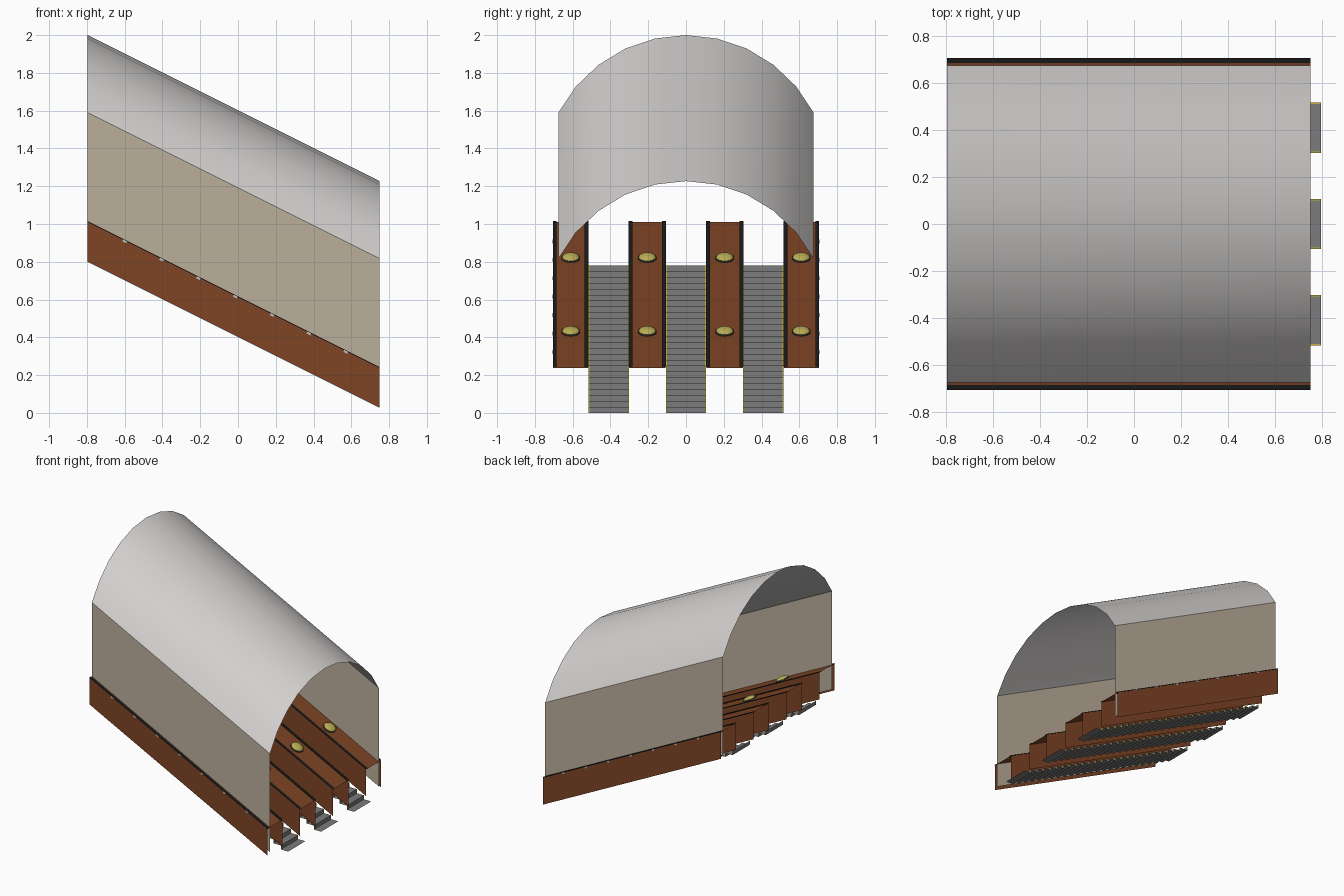
import bpy, bmesh, math
from mathutils import Matrix

if "Cube" in bpy.data.objects:
    bpy.data.objects.remove(bpy.data.objects["Cube"])

X0, X1 = -0.796, 0.75          # ends of the sloping tunnel
SLOPE = -0.5


def mat(name, r, g, b):
    m = bpy.data.materials.new(name)
    m.diffuse_color = (r, g, b, 1)
    m.use_nodes = True
    m.node_tree.nodes["Principled BSDF"].inputs["Base Color"].default_value = m.diffuse_color
    return m


ROOF = mat("pale grey", 0.66, 0.64, 0.63)
WALL = mat("beige", 0.50, 0.43, 0.33)
BROWN = mat("brown", 0.21, 0.058, 0.018)
BLACK = mat("black rubber", 0.012, 0.012, 0.012)
STEEL = mat("step grey", 0.20, 0.20, 0.20)
YELLOW = mat("safety yellow", 0.60, 0.45, 0.03)
LAMP = mat("lamp yellow", 0.48, 0.42, 0.09)
RIM = mat("dark grey", 0.06, 0.06, 0.055)
CLIP = mat("light grey", 0.5, 0.5, 0.5)


def finish(name, bm, mats):
    me = bpy.data.meshes.new(name)
    bm.to_mesh(me)
    bm.free()
    ob = bpy.data.objects.new(name, me)
    bpy.context.collection.objects.link(ob)
    for m in mats:
        me.materials.append(m)
    return ob


def sweep(name, profile, m):
    """Sheet from an open (y, height at x=0) profile, run along the slope."""
    bm = bmesh.new()
    rows = [[bm.verts.new((x, y, h + SLOPE * x)) for y, h in profile] for x in (X0, X1)]
    for i in range(len(profile) - 1):
        bm.faces.new((rows[0][i], rows[1][i], rows[1][i + 1], rows[0][i + 1]))
    return finish(name, bm, [m])


def smooth(ob, angle):
    bpy.ops.object.select_all(action='DESELECT')
    ob.select_set(True)
    bpy.context.view_layer.objects.active = ob
    bpy.ops.object.shade_smooth_by_angle(angle=math.radians(angle))


# Arched roof
HALF, SPRING, APEX = 0.675, 1.192, 1.602
R = (HALF ** 2 + (APEX - SPRING) ** 2) / (2 * (APEX - SPRING))
A = math.asin(HALF / R)
arc = [(R * math.sin(A * i / 5), APEX - R + R * math.cos(A * i / 5)) for i in range(-5, 6)]
smooth(sweep("arched_roof", arc, ROOF), 30)

# Side walls, running down inside the outer balustrades
for s, n in ((-1, "front"), (1, "back")):
    sweep(n + "_wall", [(s * HALF, 0.42), (s * HALF, SPRING)], WALL)

# Balustrades: open channels with a handrail strip along each top edge
TOP, BOT, RW = 0.612, 0.402, 0.02
bands = [(-0.703, -0.519), (-0.302, -0.108), (0.108, 0.302), (0.519, 0.703)]
for k, (a, b) in enumerate(bands):
    sweep(f"balustrade_{k}", [(a, BOT), (a, TOP), (b, TOP), (b, BOT)], BROWN)
    for j, y in enumerate((a - 0.002, b + 0.002 - RW)):
        sweep(f"handrail_{k}_{j}", [(y, TOP), (y, TOP + 0.005), (y + RW, TOP + 0.005), (y + RW, TOP)], BLACK)

# Domed lamps with dark rims on the balustrade tops
tilt = Matrix.Rotation(math.atan(0.5), 4, 'Y')
for k, y in enumerate((-0.61, -0.205, 0.205, 0.61)):
    for j, x in enumerate((-0.41, 0.37)):
        bm = bmesh.new()
        bmesh.ops.create_cone(bm, cap_ends=True, segments=20, radius1=0.05, radius2=0.05, depth=0.01)
        rim = set(bm.faces)
        bmesh.ops.create_uvsphere(bm, u_segments=20, v_segments=10, radius=0.046,
                                  matrix=Matrix.Translation((0, 0, 0.004)) @ Matrix.Diagonal((1, 1, 0.4, 1)))
        for f in bm.faces:
            f.material_index = 0 if f in rim else 1
        bm.transform(Matrix.Translation((x, y, TOP + SLOPE * x + 0.003)) @ tilt)
        smooth(finish(f"lamp_{k}_{j}", bm, [RIM, LAMP]), 40)

# Small clips along the outer skirts
for s, n in ((-1, "front"), (1, "back")):
    bm = bmesh.new()
    for i in range(7):
        x = -0.6 + 0.195 * i
        bmesh.ops.create_cube(bm, size=1, matrix=Matrix.Translation((x, s * 0.703, TOP + SLOPE * x - 0.004))
                              @ tilt @ Matrix.Diagonal((0.022, 0.006, 0.012, 1)))
    finish(n + "_clips", bm, [CLIP])

# Three flights of steps with yellow side edges
N, RUN, RISE, EDGE = 25, 0.0625, 0.03125, 0.006
for k, (a, b) in enumerate(((-0.516, -0.302), (-0.107, 0.107), (0.302, 0.516))):
    bm = bmesh.new()
    path = [(0.796, 0.0)]
    for i in range(N):
        x = 0.796 - RUN * (i + 1)
        path += [(x, RISE * i), (x, RISE * (i + 1))]
    ys = (a, a + EDGE, b - EDGE, b)
    grid = [[bm.verts.new((x, y, z)) for y in ys] for x, z in path]
    for i in range(len(path) - 1):
        for c in range(3):
            f = bm.faces.new((grid[i][c], grid[i][c + 1], grid[i + 1][c + 1], grid[i + 1][c]))
            f.material_index = 0 if c == 1 else 1
    finish(f"steps_{k}", bm, [STEEL, YELLOW])
